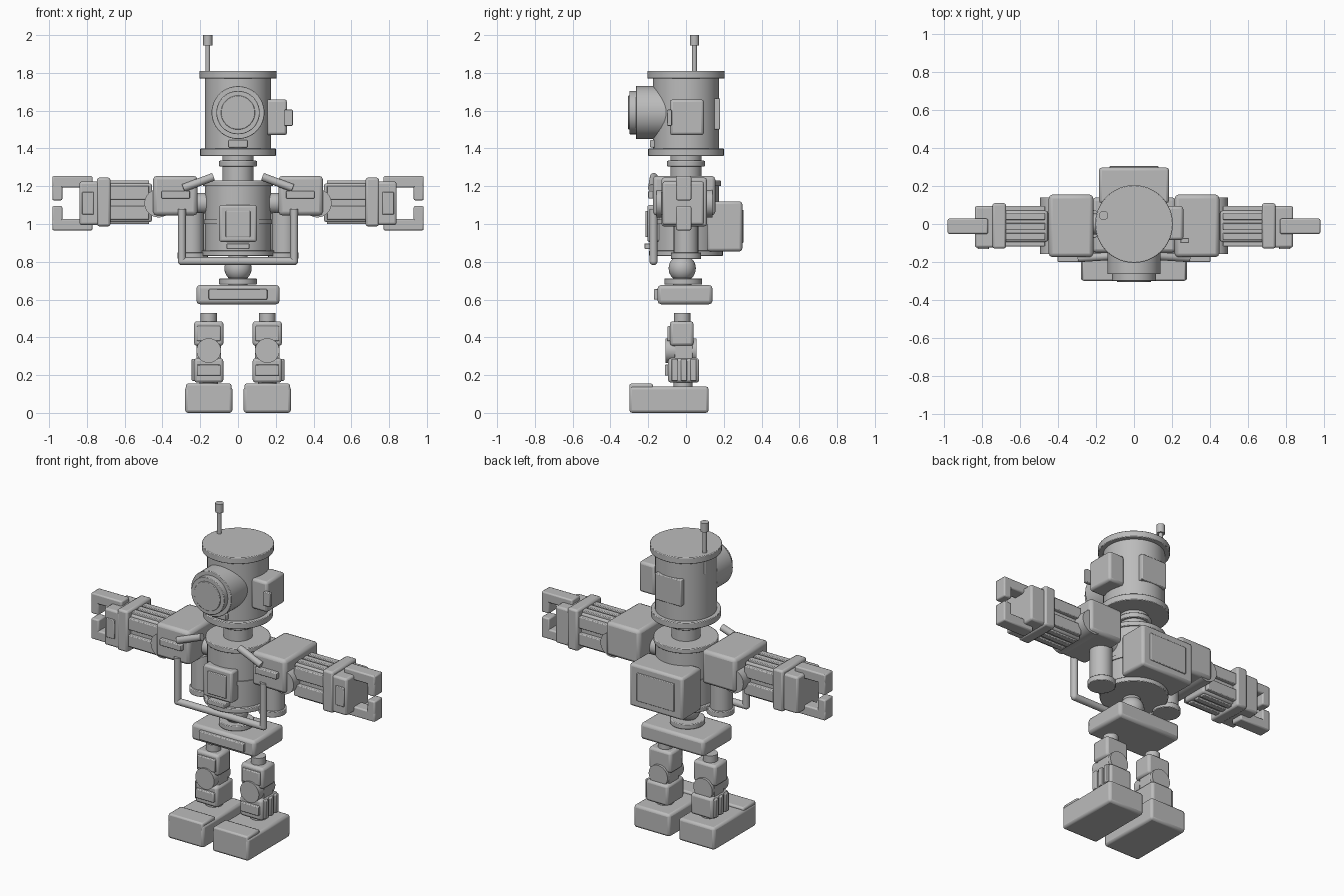
import bpy
import math
from mathutils import Vector

if "Cube" in bpy.data.objects:
    bpy.data.objects.remove(bpy.data.objects["Cube"])

metal = bpy.data.materials.new("light_grey_metal")
metal.use_nodes = True
GREY = (0.5, 0.5, 0.5, 1)
metal.diffuse_color = GREY
metal.node_tree.nodes["Principled BSDF"].inputs["Base Color"].default_value = GREY


def finish(name, bevel=0.0, segments=2):
    ob = bpy.context.object
    ob.name = name
    ob.data.materials.append(metal)
    if bevel:
        mod = ob.modifiers.new("bevel", "BEVEL")
        mod.width, mod.segments = bevel, segments
        mod.limit_method = "ANGLE"
    bpy.ops.object.shade_smooth_by_angle(angle=math.radians(35))
    return ob


def box(name, x, y, z, bevel=0.012):
    """Rounded box from three (low, high) ranges."""
    spans = [sorted(r) for r in (x, y, z)]
    bpy.ops.mesh.primitive_cube_add(size=1, location=[(a + b) / 2 for a, b in spans])
    bpy.context.object.scale = [b - a for a, b in spans]
    bpy.ops.object.transform_apply(location=False, rotation=False, scale=True)
    return finish(name, bevel)


def rod(name, start, end, radius, bevel=0.0, sides=40):
    """Cylinder between two points."""
    a, b = Vector(start), Vector(end)
    bpy.ops.mesh.primitive_cylinder_add(
        vertices=sides, radius=radius, depth=(b - a).length, location=(a + b) / 2,
        rotation=(b - a).to_track_quat("Z", "Y").to_euler())
    return finish(name, bevel)


def drum(name, radius, low, high, x=0.0, y=0.0, bevel=0.0):
    return rod(name, (x, y, low), (x, y, high), radius, bevel, 48)


def ball(name, radius, place):
    bpy.ops.mesh.primitive_uv_sphere_add(segments=32, ring_count=16, radius=radius, location=place)
    return finish(name)


def tube(name, points, radius):
    """Bent pipe through a few points, with ball elbows."""
    for i, (a, b) in enumerate(zip(points, points[1:])):
        rod(f"{name}_{i}", a, b, radius, sides=20)
        if i:
            ball(f"{name}_elbow_{i}", radius, a)


# Head
drum("head", 0.175, 1.39, 1.78)
drum("head_top_rim", 0.205, 1.77, 1.81, bevel=0.004)
drum("head_bottom_rim", 0.2, 1.36, 1.4, bevel=0.004)
box("head_back_panel", (-0.09, 0.09), (0.1, 0.18), (1.5, 1.665), 0.005)
box("mouth", (-0.05, 0.05), (-0.19, -0.15), (1.405, 1.445), 0.005)

# Eye
EYE_Z = 1.59
for part, radius, front, back in (("eye_housing", 0.14, -0.265, -0.08),
                                  ("eye_ring", 0.115, -0.3, -0.25),
                                  ("eye_lens", 0.09, -0.306, -0.29)):
    rod(part, (0, front, EYE_Z), (0, back, EYE_Z), radius, 0.003, 48)

# Ear and antenna
box("ear_box", (0.15, 0.26), (-0.085, 0.095), (1.47, 1.66), 0.015)
box("ear_knob", (0.245, 0.29), (-0.1, -0.075), (1.52, 1.605), 0.004)
drum("antenna", 0.013, 1.68, 1.96, -0.16, 0.045)
drum("antenna_tip", 0.024, 1.945, 2.0, -0.16, 0.045)

# Neck
drum("neck", 0.083, 1.2, 1.37)
drum("neck_ring", 0.1, 1.305, 1.335, bevel=0.004)

# Torso
drum("torso", 0.175, 0.84, 1.23)
drum("torso_top_rim", 0.185, 1.2, 1.23, bevel=0.004)
drum("torso_belt", 0.181, 1.0, 1.025)
drum("torso_bottom_rim", 0.195, 0.83, 0.86, bevel=0.004)
box("chest_panel", (-0.1, 0.1), (-0.205, -0.12), (0.905, 1.1))
box("chest_plate", (-0.065, 0.065), (-0.214, -0.2), (0.93, 1.07), 0.004)
box("belly_latch", (-0.06, 0.06), (-0.22, -0.15), (0.868, 0.897), 0.004)

# Backpack
box("backpack", (-0.185, 0.185), (0.11, 0.298), (0.855, 1.12), 0.015)
box("backpack_plate", (-0.13, 0.13), (0.29, 0.305), (0.9, 1.075), 0.004)

# Waist and hips
ball("waist_ball", 0.072, (0, -0.02, 0.765))
drum("waist_post", 0.05, 0.66, 0.85, 0, -0.02)
drum("waist_collar", 0.1, 0.68, 0.712, 0, -0.015, bevel=0.004)
box("pelvis", (-0.22, 0.22), (-0.15, 0.14), (0.575, 0.677), 0.018)
box("pelvis_plate", (-0.155, 0.155), (-0.17, -0.14), (0.6, 0.655), 0.005)

# Front safety bar
BAR_Y = -0.172
tube("front_bar", [(-0.297, BAR_Y, 1.08), (-0.297, BAR_Y, 0.803),
                   (0.297, BAR_Y, 0.803), (0.297, BAR_Y, 1.08)], 0.021)

ARM_Z = 1.11
for s, side in ((1, "left"), (-1, "right")):
    def sbox(name, x, y, z, bevel=0.012):
        return box(f"{side}_{name}", (s * x[0], s * x[1]), y, z, bevel)

    # Shoulder
    sbox("shoulder", (0.215, 0.45), (-0.175, 0.155), (1.045, 1.255), 0.02)
    sbox("shoulder_plate", (0.255, 0.405), (-0.2, -0.16), (1.135, 1.175), 0.005)
    rod(f"{side}_shoulder_axle", (s * 0.1, 0, ARM_Z), (s * 0.26, 0, ARM_Z), 0.055)
    rod(f"{side}_collar_rod", (s * 0.13, -0.17, 1.25), (s * 0.29, -0.18, 1.19), 0.021, sides=20)
    drum(f"{side}_side_cylinder", 0.065, 0.83, 1.06, s * 0.245)
    drum(f"{side}_cylinder_foot", 0.08, 0.815, 0.85, s * 0.24, bevel=0.004)

    # Elbow and forearm
    rod(f"{side}_elbow", (s * 0.42, -0.157, ARM_Z), (s * 0.42, 0.14, ARM_Z), 0.075)
    sbox("forearm", (0.455, 0.72), (-0.095, 0.07), (1.01, 1.215))
    for i, y in enumerate((-0.065, -0.012, 0.04)):
        sbox(f"forearm_slat_{i}", (0.47, 0.7), (y - 0.018, y + 0.018), (1.0, 1.23), 0.004)
    for i, z in enumerate((1.06, 1.165)):
        sbox(f"forearm_rail_{i}", (0.47, 0.7), (-0.12, 0.095), (z - 0.036, z + 0.036), 0.005)

    # Hand
    sbox("wrist_band", (0.675, 0.747), (-0.13, 0.11), (0.988, 1.245))
    sbox("hand", (0.73, 0.84), (-0.125, 0.095), (0.995, 1.225))
    sbox("hand_plate", (0.765, 0.825), (-0.133, -0.11), (1.05, 1.17), 0.004)
    for level, up in (("upper", 1), ("lower", -1)):
        outer, inner, tip = (ARM_Z + up * d for d in (0.144, 0.083, 0.015))
        sbox(f"{level}_claw", (0.77, 0.983), (-0.052, 0.028), (inner, outer), 0.008)
        sbox(f"{level}_claw_tip", (0.93, 0.983), (-0.052, 0.028), (tip, outer), 0.008)

    # Leg
    LEG = 0.155
    drum(f"{side}_hip_post", 0.043, 0.46, 0.528, s * LEG, -0.02)
    sbox("thigh", (LEG - 0.078, LEG + 0.078), (-0.085, 0.04), (0.355, 0.485), 0.015)
    sbox("thigh_plate", (LEG - 0.062, LEG + 0.062), (-0.098, -0.07), (0.38, 0.46), 0.005)
    rod(f"{side}_knee", (s * LEG, -0.108, 0.33), (s * LEG, 0.055, 0.33), 0.065)
    sbox("knee_block", (LEG - 0.065, LEG + 0.065), (-0.06, 0.035), (0.28, 0.37), 0.005)
    sbox("shin", (LEG - 0.077, LEG + 0.077), (-0.095, 0.07), (0.16, 0.29), 0.015)
    sbox("shin_plate", (LEG - 0.063, LEG + 0.063), (-0.112, -0.08), (0.197, 0.255), 0.005)
    for i, y in enumerate((-0.06, -0.01, 0.04)):
        sbox(f"shin_rib_{i}", (0.2, 0.245), (y - 0.016, y + 0.016), (0.17, 0.285), 0.004)
    drum(f"{side}_ankle", 0.05, 0.12, 0.18, s * LEG, -0.015)

    # Foot
    sbox("foot", (0.03, 0.28), (-0.3, 0.12), (0.0, 0.14), 0.015)
    sbox("toe_cap", (0.035, 0.275), (-0.3, -0.175), (0.1, 0.155), 0.01)
